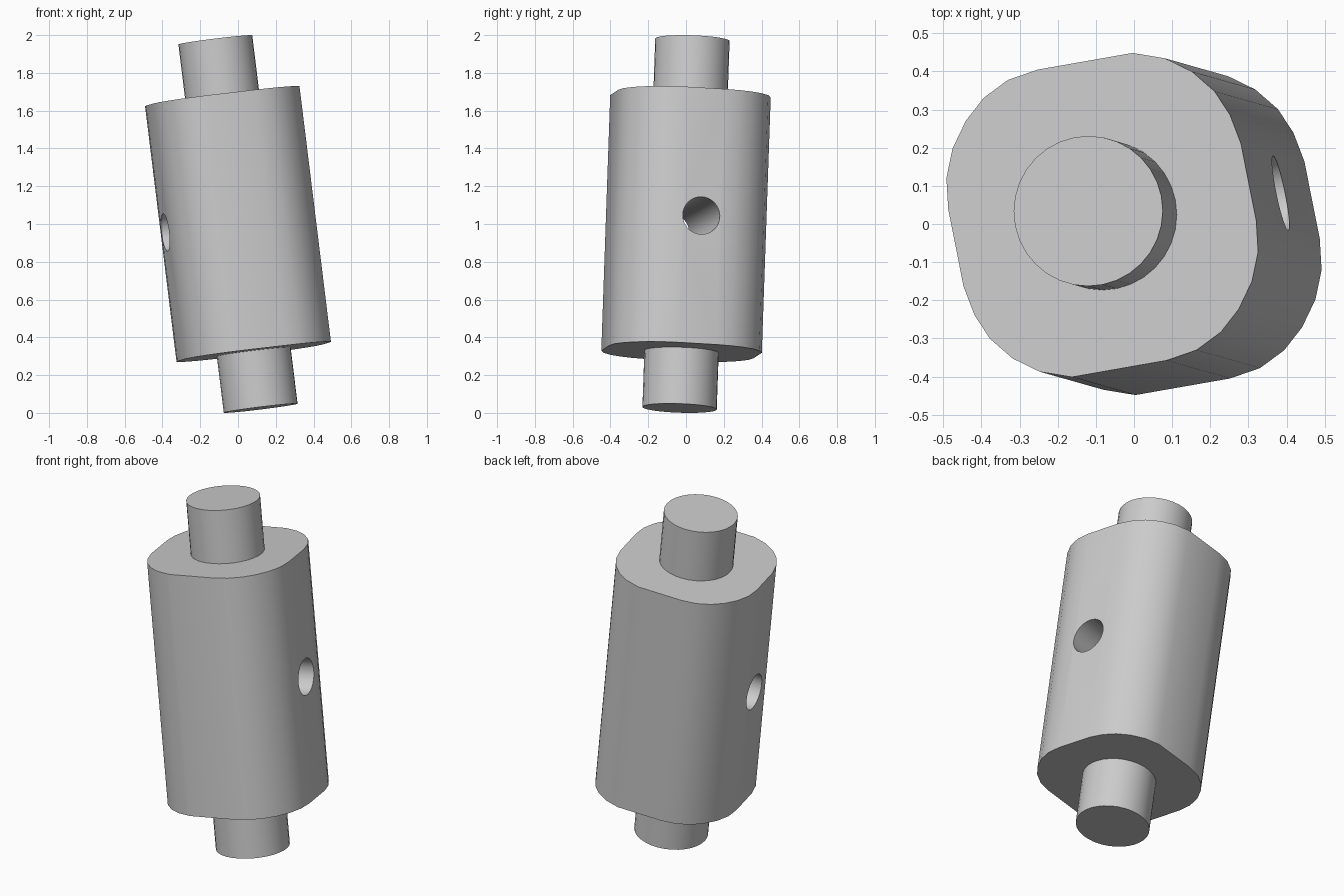
import bpy
import bmesh
from math import radians
from mathutils import Vector

cube = bpy.data.objects.get("Cube")
if cube:
    bpy.data.objects.remove(cube, do_unlink=True)

CENTRE = Vector((0, 0, 1))
AXIS = Vector((-0.12, 0.034, 0.975)).normalized()
TILT = Vector((0, 0, 1)).rotation_difference(AXIS)
HALF_BODY, HALF_TOTAL = 0.682, 0.983
PEG_RADIUS, HOLE_RADIUS = 0.197, 0.1

grey = bpy.data.materials.new("plain grey")
grey.use_nodes = True
grey.diffuse_color = (0.6, 0.6, 0.6, 1)
grey.node_tree.nodes["Principled BSDF"].inputs["Base Color"].default_value = (0.6, 0.6, 0.6, 1)


def finish(obj):
    """Give the part its colour and smooth its round sides."""
    if not obj.data.materials:
        obj.data.materials.append(grey)
    bpy.ops.object.select_all(action="DESELECT")
    obj.select_set(True)
    bpy.context.view_layer.objects.active = obj
    bpy.ops.object.shade_smooth_by_angle(angle=radians(30))


def cylinder(name, radius, start, end, sides=32):
    """Round bar between two points."""
    span = end - start
    bpy.ops.mesh.primitive_cylinder_add(vertices=sides, radius=radius, depth=span.length,
                                        location=(start + end) / 2)
    obj = bpy.context.object
    obj.name = name
    obj.rotation_mode = "QUATERNION"
    obj.rotation_quaternion = Vector((0, 0, 1)).rotation_difference(span)
    obj.data.materials.append(grey)
    return obj


# Body: prism with two different rounded corners, each repeated half a turn round
half_outline = [(0.412, -0.098), (0.407, -0.016), (0.366, 0.187), (0.337, 0.262),
                (0.296, 0.324), (0.236, 0.376), (0.164, 0.411), (0.079, 0.425),
                (-0.171, 0.382), (-0.250, 0.355), (-0.314, 0.308), (-0.361, 0.248),
                (-0.396, 0.175)]
outline = half_outline + [(-x, -y) for x, y in half_outline]
bm = bmesh.new()
base = bm.faces.new([bm.verts.new((x, y, -HALF_BODY)) for x, y in outline])
top = bmesh.ops.extrude_face_region(bm, geom=[base])
bmesh.ops.translate(bm, vec=(0, 0, 2 * HALF_BODY),
                    verts=[v for v in top["geom"] if isinstance(v, bmesh.types.BMVert)])
bmesh.ops.recalc_face_normals(bm, faces=bm.faces)
mesh = bpy.data.meshes.new("body")
bm.to_mesh(mesh)
bm.free()
body = bpy.data.objects.new("body", mesh)
body.location = CENTRE
body.rotation_mode = "QUATERNION"
body.rotation_quaternion = TILT
body.data.materials.append(grey)
bpy.context.collection.objects.link(body)

# Cross hole bored right through the middle of the body
bore = Vector((0.38, 0.08, 0.044)) * 2
cutter = cylinder("hole_cutter", HOLE_RADIUS, CENTRE - bore, CENTRE + bore)
cutter.hide_render = True
cut = body.modifiers.new("cross_hole", "BOOLEAN")
cut.operation = "DIFFERENCE"
cut.solver = "EXACT"
cut.object = cutter
bpy.context.view_layer.objects.active = body
bpy.ops.object.modifier_apply(modifier=cut.name)
bpy.data.objects.remove(cutter, do_unlink=True)
finish(body)

# Round pegs on both ends
for name, side in (("top_peg", 1), ("bottom_peg", -1)):
    peg = cylinder(name, PEG_RADIUS, CENTRE + AXIS * side * (HALF_BODY - 0.01),
                   CENTRE + AXIS * side * HALF_TOTAL)
    finish(peg)
